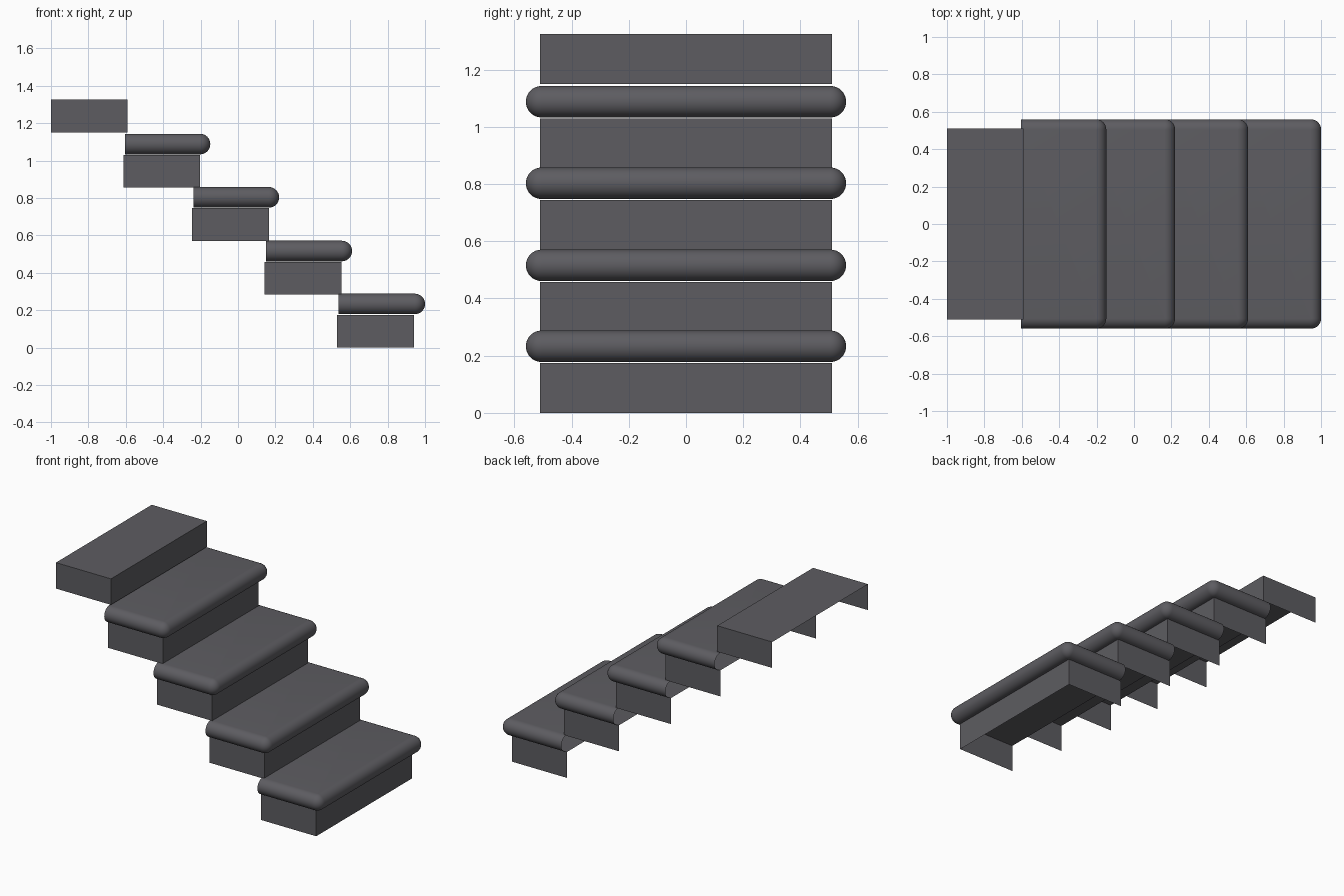
import bpy, bmesh, math

if "Cube" in bpy.data.objects:
    bpy.data.objects.remove(bpy.data.objects["Cube"])

grey = bpy.data.materials.new("dark grey")
grey.diffuse_color = (0.11, 0.108, 0.12, 1)
grey.use_nodes = True
grey.node_tree.nodes["Principled BSDF"].inputs["Base Color"].default_value = grey.diffuse_color

HALF_W = 0.51      # half width of the riser boxes
DEPTH = 0.41       # riser box depth
RISE = 0.175       # riser box height
R = 0.055          # bullnose radius


def finish(bm, name, smooth=False):
    bmesh.ops.recalc_face_normals(bm, faces=bm.faces)
    mesh = bpy.data.meshes.new(name)
    bm.to_mesh(mesh)
    bm.free()
    mesh.materials.append(grey)
    if smooth:
        for p in mesh.polygons:
            p.use_smooth = True
        mesh.set_sharp_from_angle(angle=math.radians(35))
    obj = bpy.data.objects.new(name, mesh)
    bpy.context.collection.objects.link(obj)
    return obj


def riser_box(name, x0, z0):
    # Shell with top, front and two sides; back and bottom stay open
    x1, z1, w = x0 + DEPTH, z0 + RISE, HALF_W
    bm = bmesh.new()
    plan = [(x0, -w), (x1, -w), (x1, w), (x0, w)]
    low = [bm.verts.new((x, y, z0)) for x, y in plan]
    high = [bm.verts.new((x, y, z1)) for x, y in plan]
    for i in range(3):
        bm.faces.new((low[i], low[i + 1], high[i + 1], high[i]))
    bm.faces.new(high)
    finish(bm, name)


def tread(name, x0, x1, z0):
    # Slab with a half-round nose on the front and sides, open at the back
    cx, cy, cz = x1 - R, 0.56 - R, z0 + R
    bm = bmesh.new()
    rings = []
    n, k = 16, 8
    for i in range(n + 1):
        a = -math.pi / 2 + math.pi * i / n
        d, z = max(R * math.cos(a), 0.0005), cz + R * math.sin(a)
        pts = [(x0, -cy - d)]
        for side in (-1, 1):
            for j in range(k + 1):
                t = math.pi / 2 * j / k
                if side < 0:
                    pts.append((cx + d * math.sin(t), -cy - d * math.cos(t)))
                else:
                    pts.append((cx + d * math.cos(t), cy + d * math.sin(t)))
        pts.append((x0, cy + d))
        rings.append([bm.verts.new((x, y, z)) for x, y in pts])
    for a, b in zip(rings, rings[1:]):
        for i in range(len(a) - 1):
            bm.faces.new((a[i], a[i + 1], b[i + 1], b[i]))
    bm.faces.new(rings[-1])
    bm.faces.new(list(reversed(rings[0])))
    finish(bm, name, smooth=True)


# Four steps: box back, box bottom, tread back, tread front
steps = [(0.53, 0.0, 0.537, 1.0),
         (0.143, 0.283, 0.15, 0.61),
         (-0.245, 0.57, -0.238, 0.22),
         (-0.613, 0.855, -0.605, -0.148)]
for i, (bx, bz, tx0, tx1) in enumerate(steps, 1):
    riser_box(f"riser_{i}", bx, bz)
    tread(f"tread_{i}", tx0, tx1, bz + RISE + 0.003)

# Top landing box without a tread
riser_box("top_landing", -1.0, 1.15)
